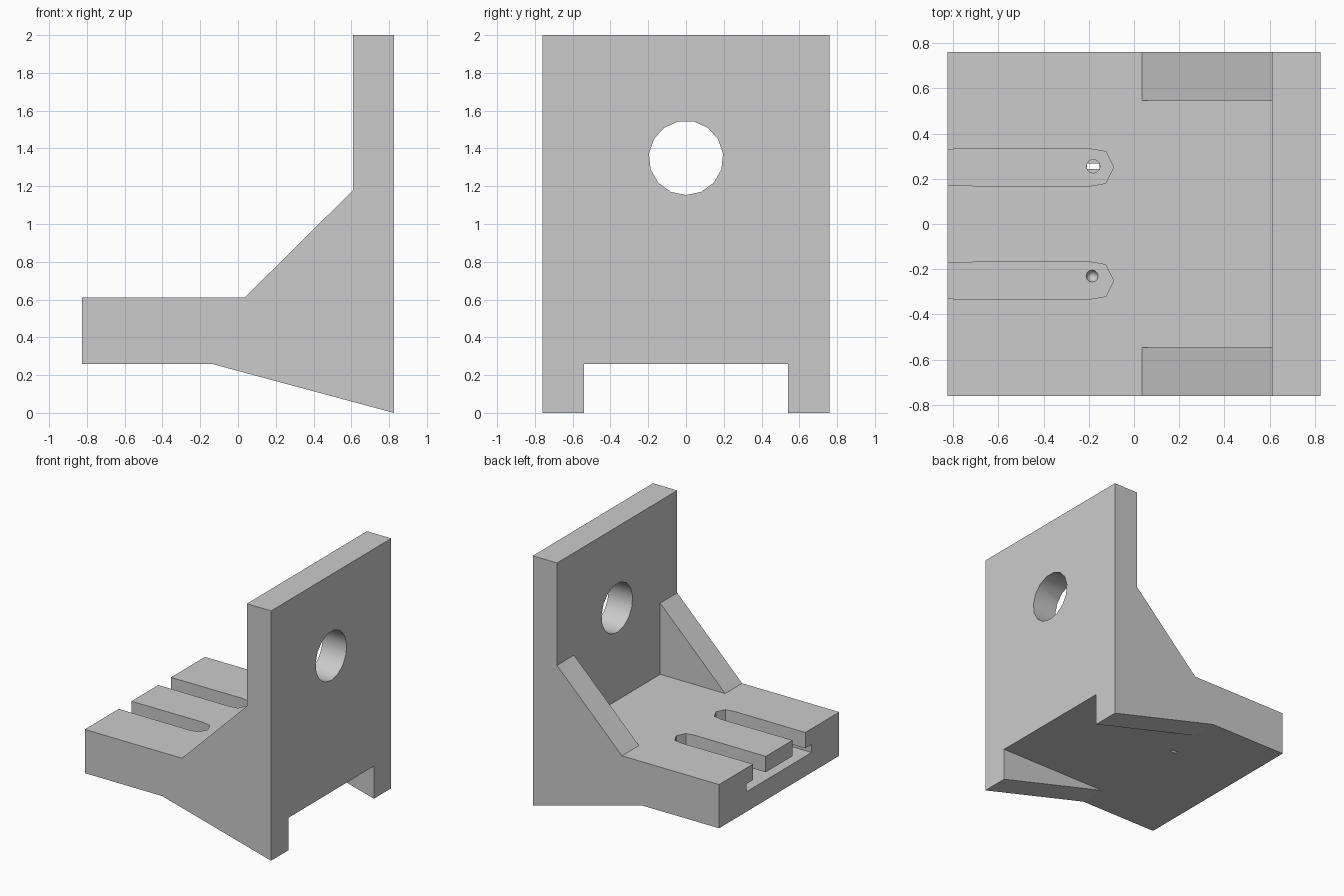
import bpy
import bmesh
import math
from mathutils import Matrix

cube = bpy.data.objects.get("Cube")
if cube:
    bpy.data.objects.remove(cube, do_unlink=True)

grey = bpy.data.materials.new("plain grey")
grey.use_nodes = True
grey.diffuse_color = (0.6, 0.6, 0.6, 1)
grey.node_tree.nodes["Principled BSDF"].inputs["Base Color"].default_value = (0.6, 0.6, 0.6, 1)

X0, X1, WALL = -0.825, 0.825, 0.61
HALF_Y, RIB_Y = 0.76, 0.545
UNDER, DECK, TOP = 0.26, 0.61, 2.0


def finish(name, bm):
    bmesh.ops.recalc_face_normals(bm, faces=bm.faces)
    mesh = bpy.data.meshes.new(name)
    bm.to_mesh(mesh)
    bm.free()
    mesh.materials.append(grey)
    obj = bpy.data.objects.new(name, mesh)
    bpy.context.collection.objects.link(obj)
    return obj


def prism(name, points, start, end, axis):
    """Extrude an (x, z) outline along y, or an (x, y) outline along z."""
    bm = bmesh.new()
    if axis == "y":
        verts = [bm.verts.new((a, start, b)) for a, b in points]
        step = (0, end - start, 0)
    else:
        verts = [bm.verts.new((a, b, start)) for a, b in points]
        step = (0, 0, end - start)
    face = bm.faces.new(verts)
    new = bmesh.ops.extrude_face_region(bm, geom=[face])["geom"]
    bmesh.ops.translate(bm, vec=step, verts=[v for v in new if isinstance(v, bmesh.types.BMVert)])
    return finish(name, bm)


def box(name, x0, x1, y0, y1, z0, z1):
    return prism(name, [(x0, y0), (x1, y0), (x1, y1), (x0, y1)], z0, z1, "z")


def cone(name, sides, r_low, r_high, depth, matrix):
    bm = bmesh.new()
    bmesh.ops.create_cone(bm, cap_ends=True, segments=sides, radius1=r_low,
                          radius2=r_high, depth=depth, matrix=matrix)
    return finish(name, bm)


def cut(target, cutter):
    cutter.hide_render = True
    mod = target.modifiers.new("cut", "BOOLEAN")
    mod.operation = "DIFFERENCE"
    mod.solver = "EXACT"
    mod.object = cutter
    bpy.context.view_layer.objects.active = target
    bpy.ops.object.modifier_apply(modifier=mod.name)
    bpy.data.objects.remove(cutter, do_unlink=True)


# L-shaped bracket: base plate and upright wall
bracket = prism("bracket_body", [(X0, UNDER), (X1, UNDER), (X1, TOP), (WALL, TOP),
                                 (WALL, DECK), (X0, DECK)], -HALF_Y, HALF_Y, "y")

# Wide channel under the deck, open at the end
cut(bracket, box("channel_cutter", X0 - 0.1, -0.06, -0.41, 0.41, 0.42, 0.483))

# Two round-ended slots down into the channel
for side in (-1, 1):
    y = side * 0.25
    outline = [(X0 - 0.1, y - 0.08), (-0.2, y - 0.083), (-0.125, y - 0.07), (-0.09, y),
               (-0.125, y + 0.07), (-0.2, y + 0.083), (X0 - 0.1, y + 0.08)]
    cut(bracket, prism("slot_cutter", outline, 0.45, DECK + 0.1, "z"))

# Small pilot holes in the slot floors: one with a narrow exit, one conical
cut(bracket, cone("pilot_cutter", 12, 0.03, 0.03, 0.1, Matrix.Translation((-0.18, 0.255, 0.39))))
cut(bracket, box("exit_cutter", -0.207, -0.153, 0.244, 0.268, 0.2, 0.36))
cut(bracket, cone("cone_cutter", 12, 0, 0.03, 0.1, Matrix.Translation((-0.185, -0.23, 0.38))))

# Large round hole through the wall, one corner pointing down
turn = Matrix.Rotation(math.pi / 2, 4, "Y")
bore = cone("bore_cutter", 15, 0.197, 0.197, 0.6, turn)
lowest = min(bore.data.vertices, key=lambda v: v.co.z).co
spin = math.atan2(lowest.y, -lowest.z)
bore.data.transform(Matrix.Translation((0.72, 0, 1.35)) @ Matrix.Rotation(-spin, 4, "X"))
cut(bracket, bore)

# Triangular ribs above the deck and feet below it, on both sides
for label, side in (("right", -1), ("left", 1)):
    prism("upper_rib_" + label, [(0.035, DECK), (WALL, DECK), (WALL, 1.18)],
          side * RIB_Y, side * HALF_Y, "y")
    prism("lower_foot_" + label, [(-0.14, UNDER), (X1, UNDER), (X1, 0)],
          side * 0.54, side * HALF_Y, "y")

# Smooth bore, sharp corners elsewhere
bpy.ops.object.select_all(action="DESELECT")
bracket.select_set(True)
bpy.context.view_layer.objects.active = bracket
bpy.ops.object.shade_smooth_by_angle(angle=math.radians(30))
